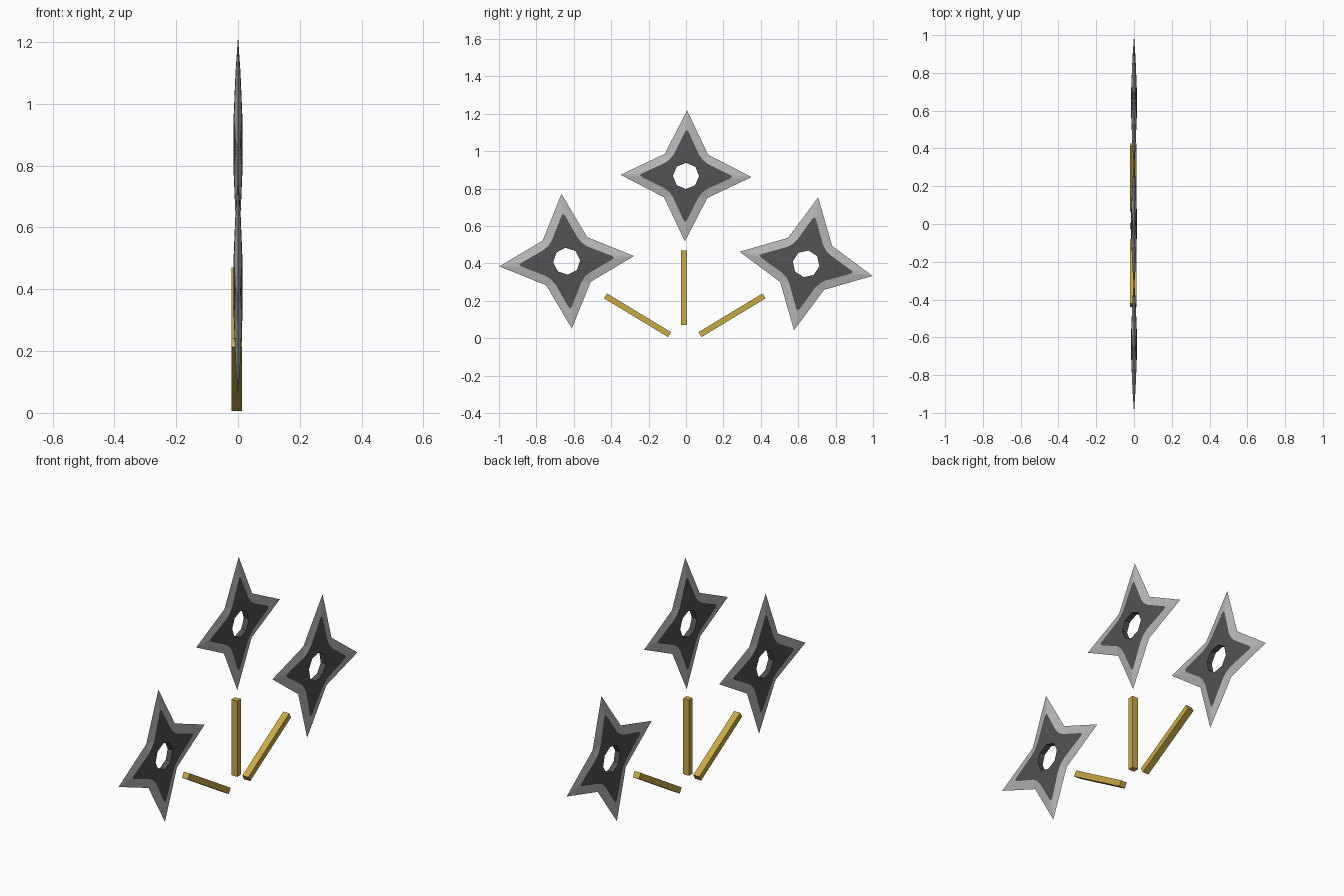
import bpy, bmesh, math
from mathutils import Matrix

if "Cube" in bpy.data.objects:
    bpy.data.objects.remove(bpy.data.objects["Cube"])


def material(name, rgb):
    m = bpy.data.materials.new(name)
    m.diffuse_color = (*rgb, 1)
    m.use_nodes = True
    m.node_tree.nodes["Principled BSDF"].inputs["Base Color"].default_value = m.diffuse_color
    return m


DARK = material("dark steel", (0.085, 0.085, 0.092))
EDGE = material("sharpened edge", (0.48, 0.48, 0.48))
GOLD = material("gold", (0.58, 0.40, 0.062))


def finish(bm, name, mats):
    bmesh.ops.recalc_face_normals(bm, faces=bm.faces)
    me = bpy.data.meshes.new(name)
    bm.to_mesh(me)
    bm.free()
    for m in mats:
        me.materials.append(m)
    ob = bpy.data.objects.new(name, me)
    bpy.context.collection.objects.link(ob)
    return ob


def throwing_star(name, y, z, radius, turn):
    """Four-pointed blade in the YZ plane with bevelled edges and an octagonal hole."""
    s = radius / 0.35
    bm = bmesh.new()

    def vert(x, r, deg):
        a = math.radians(deg + turn)
        return bm.verts.new((x, y + s * r * math.cos(a), z + s * r * math.sin(a)))

    def face(vs, mat):
        bm.faces.new(vs).material_index = mat

    # knife edge on the centre plane
    outer = [vert(0, 0.35 if i % 2 == 0 else 0.164, 45 * i) for i in range(8)]
    rims = []
    for side in (1, -1):
        mid, rim = [], []
        for i in range(8):
            # blunt dark tip or rounded dark inner corner, three points each
            if i % 2 == 0:
                trio = ((0.235, -2.4, 0.008), (0.246, 0, 0.007), (0.235, 2.4, 0.008))
            else:
                trio = ((0.133, -14.6, 0.012), (0.124, 0, 0.012), (0.133, 14.6, 0.012))
            mid.append([vert(side * x, r, 45 * i + d) for r, d, x in trio])
            rim.append(vert(side * 0.015, 0.07, 45 * i))
        for i in range(8):
            j = (i + 1) % 8
            a, b, c = mid[i]
            n = mid[j][0]
            for k, (ring, m) in enumerate(((outer, 1), (rim, 0))):
                face((ring[i], a, b), m)
                face((ring[i], b, c), m)
                face((ring[i], c, n, ring[j]), m)
        rims.append(rim)
    # hole wall
    for i in range(8):
        j = (i + 1) % 8
        face((rims[0][i], rims[0][j], rims[1][j], rims[1][i]), 0)
    return finish(bm, name, (DARK, EDGE))


def bar(name, y, z, lean):
    """Square gold bar, leaning from vertical in the YZ plane."""
    bm = bmesh.new()
    mat = (Matrix.Translation((-0.004, y, z)) @ Matrix.Rotation(math.radians(lean), 4, 'X')
           @ Matrix.Diagonal((0.035, 0.031, 0.4, 1)))
    bmesh.ops.create_cube(bm, size=1, matrix=mat)
    return finish(bm, name, (GOLD,))


# stars
throwing_star("top_star", 0.0, 0.868, 0.35, -1)
throwing_star("left_star", -0.638, 0.412, 0.361, 4.4)
throwing_star("right_star", 0.642, 0.398, 0.361, -10.3)

# bars fanned below the stars
bar("middle_bar", -0.010, 0.27, 0)
bar("left_bar", -0.259, 0.123, 58.8)
bar("right_bar", 0.246, 0.123, -58.8)
